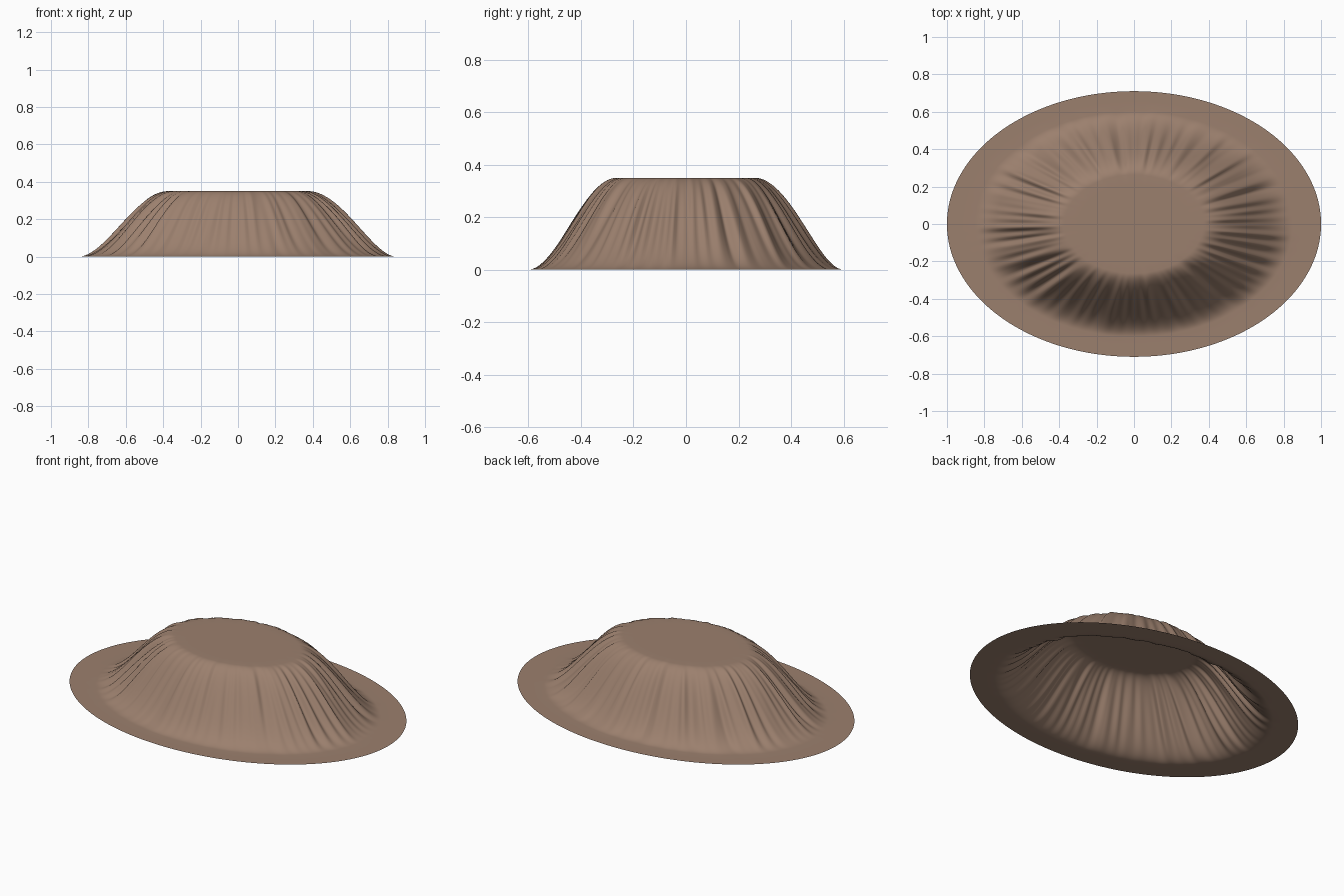
import bpy, bmesh, math
from mathutils import Vector, noise

cube = bpy.data.objects.get("Cube")
if cube:
    bpy.data.objects.remove(cube)

HALF_X, HALF_Y = 1.0, 0.71      # outer edge of the flat apron
HEIGHT = 0.35
TOP, FOOT = 0.37, 0.85          # where the slope starts and ends
SEGMENTS = 384


def gully(angle, s):
    """Erosion grooves that run down the slope and wander slightly."""
    around = Vector((math.cos(angle), math.sin(angle), 0))
    drift = Vector((0, 0, s * 1.5))
    broad = noise.noise(around * 4 + drift)
    fine = noise.noise(around * 13 + drift + Vector((5, 2, 7)))
    return 0.04 * broad + 0.075 * fine


def height(angle, s):
    """Smooth slope from plateau to apron, cut by gullies."""
    t = (s - TOP) / (FOOT - TOP)
    fade = math.sin(math.pi * min(max(t, 0), 1)) ** 0.7
    t += gully(angle, s) * fade
    t = min(max(t, 0), 1)
    return HEIGHT * (1 - t * t * (3 - 2 * t))


# Ring spacing: coarse on the flats, dense on the slope
slope_rings = 44
radii = [0.15, 0.3]
radii += [TOP + (FOOT - TOP) * i / slope_rings for i in range(slope_rings + 1)]
radii += [0.92, 1.0]

# Plateau, slope and apron as one open sheet
bm = bmesh.new()
rings = []
for s in radii:
    ring = []
    for i in range(SEGMENTS):
        a = math.tau * i / SEGMENTS
        ring.append(bm.verts.new((HALF_X * s * math.cos(a),
                                  HALF_Y * s * math.sin(a), height(a, s))))
    rings.append(ring)
centre = bm.verts.new((0, 0, HEIGHT))
for i in range(SEGMENTS):
    j = (i + 1) % SEGMENTS
    bm.faces.new((centre, rings[0][i], rings[0][j]))
    for inner, outer in zip(rings, rings[1:]):
        bm.faces.new((inner[i], outer[i], outer[j], inner[j]))
for face in bm.faces:
    face.smooth = True

mesh = bpy.data.meshes.new("mesa_terrain")
bm.to_mesh(mesh)
bm.free()
mesa = bpy.data.objects.new("mesa_terrain", mesh)
bpy.context.collection.objects.link(mesa)

# Brown rock
rock = bpy.data.materials.new("brown_rock")
rock.use_nodes = True
colour = (0.33, 0.215, 0.155, 1)
rock.diffuse_color = colour
bsdf = rock.node_tree.nodes["Principled BSDF"]
bsdf.inputs["Base Color"].default_value = colour
bsdf.inputs["Roughness"].default_value = 0.9
mesh.materials.append(rock)
